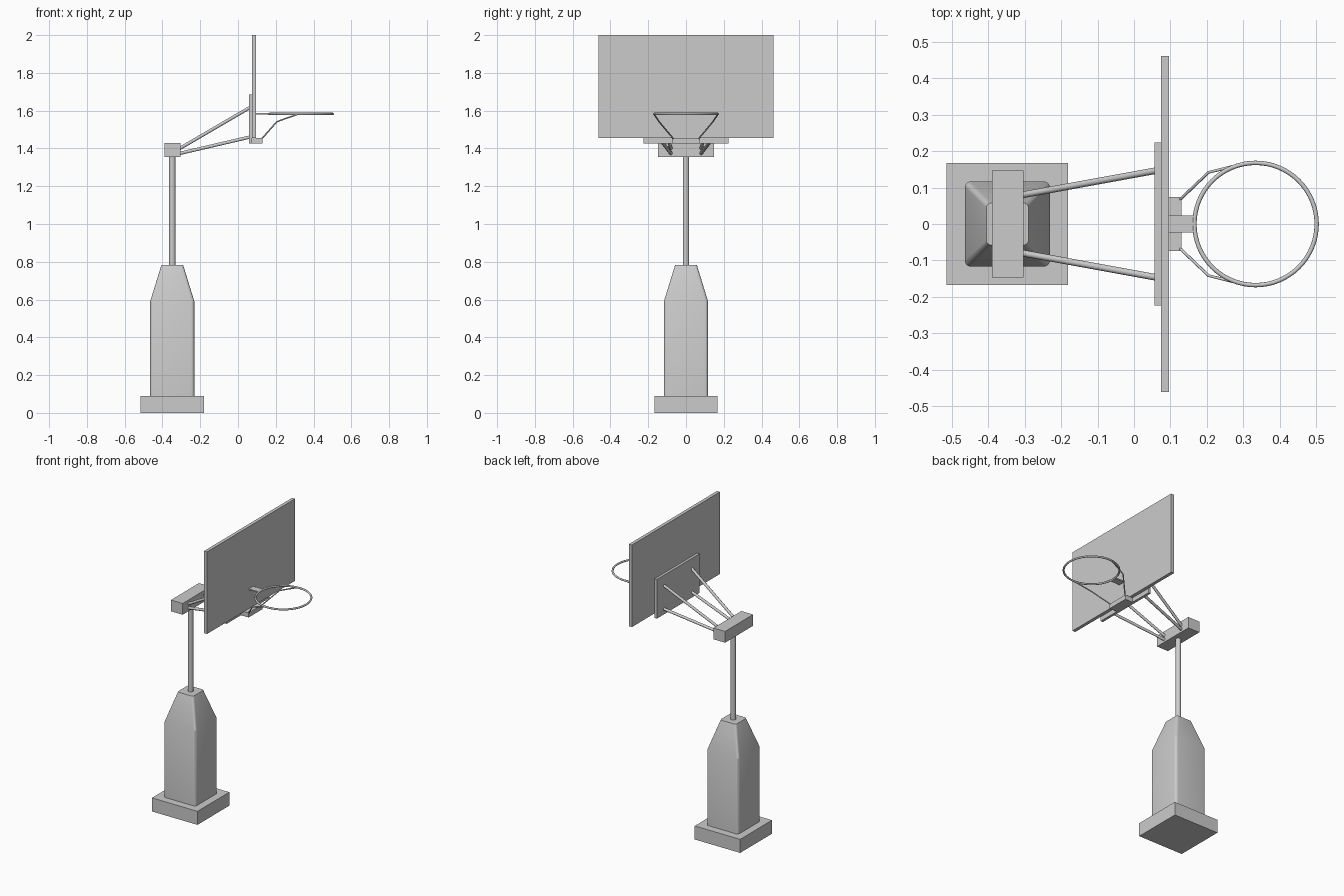
import bpy, bmesh, math
from mathutils import Vector

if "Cube" in bpy.data.objects:
    bpy.data.objects.remove(bpy.data.objects["Cube"])

CX = -0.348  # post axis


def finish(name, bm):
    bmesh.ops.recalc_face_normals(bm, faces=bm.faces[:])
    mesh = bpy.data.meshes.new(name)
    bm.to_mesh(mesh)
    bm.free()
    ob = bpy.data.objects.new(name, mesh)
    bpy.context.collection.objects.link(ob)
    return ob


def smooth(ob, angle=35):
    bpy.ops.object.select_all(action='DESELECT')
    ob.select_set(True)
    bpy.context.view_layer.objects.active = ob
    bpy.ops.object.shade_smooth_by_angle(angle=math.radians(angle))


def box(name, x, y, z):
    bm = bmesh.new()
    bmesh.ops.create_cube(bm, size=1)
    for v in bm.verts:
        v.co = [a + (b - a) * (c + 0.5) for (a, b), c in zip((x, y, z), v.co)]
    return finish(name, bm)


def rod(name, points, radius, resolution=3):
    cu = bpy.data.curves.new(name, 'CURVE')
    cu.dimensions = '3D'
    cu.bevel_depth = radius
    cu.bevel_resolution = resolution
    cu.use_fill_caps = True
    sp = cu.splines.new('POLY')
    sp.points.add(len(points) - 1)
    for p, co in zip(sp.points, points):
        p.co = (*co, 1)
    ob = bpy.data.objects.new(name, cu)
    bpy.context.collection.objects.link(ob)
    return ob


def rounded_square(half, r, z, steps=5):
    pts = []
    for q in range(4):
        mid = math.radians(45 + 90 * q)
        cx = math.copysign(half - r, math.cos(mid))
        cy = math.copysign(half - r, math.sin(mid))
        for s in range(steps + 1):
            a = math.radians(90 * q + 90 * s / steps)
            pts.append(Vector((CX + cx + r * math.cos(a), cy + r * math.sin(a), z)))
    return pts


# Ground base
box("base", (-0.515, -0.181), (-0.167, 0.167), (0, 0.09))

# Padded post cover with rounded corners and tapered top
bm = bmesh.new()
rings = [[bm.verts.new(p) for p in rounded_square(h, r, z)]
         for h, r, z in ((0.117, 0.017, 0.09), (0.117, 0.017, 0.59), (0.058, 0.014, 0.782))]
for lo, hi in zip(rings, rings[1:]):
    for i in range(len(lo)):
        j = (i + 1) % len(lo)
        bm.faces.new((lo[i], lo[j], hi[j], hi[i]))
bm.faces.new(rings[0])
bm.faces.new(rings[-1])
smooth(finish("post_padding", bm), 20)

# Pole and head block
bpy.ops.mesh.primitive_cylinder_add(vertices=24, radius=0.017, depth=0.59,
                                    location=(CX, 0, 1.07))
bpy.context.object.name = "pole"
smooth(bpy.context.object)
box("head_block", (-0.39, -0.304), (-0.147, 0.147), (1.355, 1.43))

# Backboard and its rear mounting plate
box("mounting_plate", (0.057, 0.074), (-0.224, 0.224), (1.425, 1.685))
box("backboard", (0.074, 0.096), (-0.462, 0.462), (1.455, 2.0))

# Hoop bracket and tongue
box("hoop_bracket", (0.074, 0.13), (-0.074, 0.074), (1.425, 1.456))
box("hoop_tongue", (0.094, 0.165), (-0.023, 0.023), (1.579, 1.587))

# Support arms and hoop braces, mirrored on both sides
for side, s in (("left", -1), ("right", 1)):
    rod("upper_arm_" + side, [(-0.312, s * 0.079, 1.398), (0.062, s * 0.147, 1.616)], 0.009)
    rod("lower_arm_" + side, [(-0.312, s * 0.079, 1.373), (0.062, s * 0.147, 1.46)], 0.009)
    rod("hoop_brace_" + side, [(0.122, s * 0.063, 1.447), (0.205, s * 0.142, 1.541),
                               (0.25, s * 0.153, 1.558), (0.32, s * 0.17, 1.582)], 0.004, 2)

# Hoop ring
bpy.ops.mesh.primitive_torus_add(major_segments=64, minor_segments=12, major_radius=0.168,
                                 minor_radius=0.006, location=(0.334, 0, 1.583))
bpy.context.object.name = "hoop_ring"
smooth(bpy.context.object, 60)
